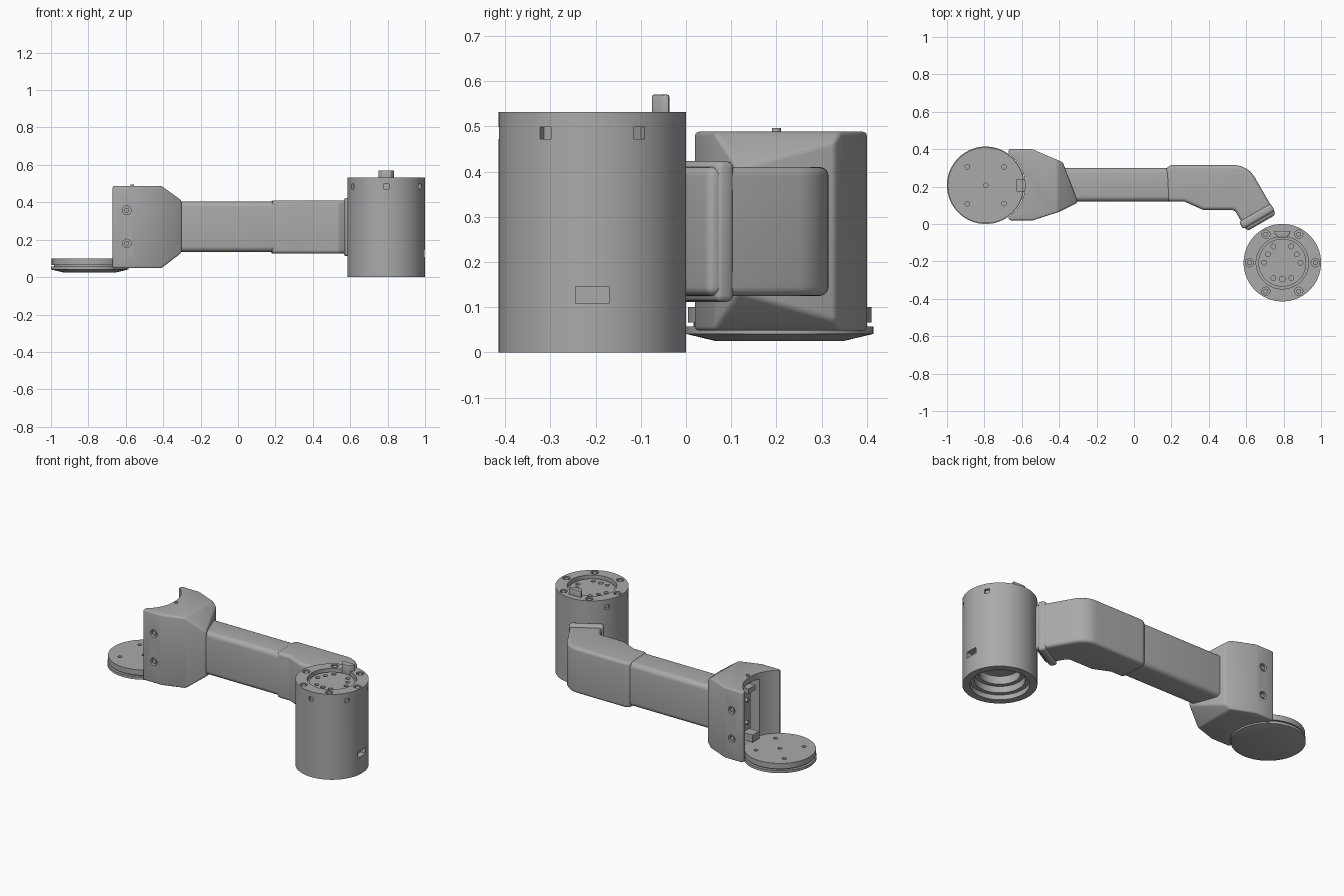
import bpy, bmesh, math
from mathutils import Matrix, Vector

if "Cube" in bpy.data.objects:
    bpy.data.objects.remove(bpy.data.objects["Cube"], do_unlink=True)

grey = bpy.data.materials.new("machined grey")
grey.use_nodes = True
grey.diffuse_color = (0.4, 0.4, 0.4, 1)
grey.node_tree.nodes["Principled BSDF"].inputs["Base Color"].default_value = (0.4, 0.4, 0.4, 1)

MOTOR = Vector((0.793, -0.207, 0))
DISC = Vector((-0.793, 0.207, 0))
# Local frame of the bracket: x across, y away from the motor axis
BRACKET = Matrix.Translation(MOTOR) @ Matrix.Rotation(math.radians(30), 4, "Z")


def finish(name, bm):
    bmesh.ops.recalc_face_normals(bm, faces=bm.faces)
    mesh = bpy.data.meshes.new(name)
    bm.to_mesh(mesh)
    bm.free()
    mesh.materials.append(grey)
    ob = bpy.data.objects.new(name, mesh)
    bpy.context.collection.objects.link(ob)
    return ob


def activate(ob):
    bpy.ops.object.select_all(action="DESELECT")
    ob.select_set(True)
    bpy.context.view_layer.objects.active = ob


def smooth(ob):
    activate(ob)
    bpy.ops.object.shade_smooth_by_angle(angle=math.radians(32))


def prism(name, points, low, high, axis="z"):
    bm = bmesh.new()
    place = (lambda p, h: (p[0], p[1], h)) if axis == "z" else (lambda p, h: (p[0], h, p[1]))
    face = bm.faces.new([bm.verts.new(place(p, low)) for p in points])
    ext = bmesh.ops.extrude_face_region(bm, geom=[face])["geom"]
    shift = Vector(place((0, 0), high - low))
    bmesh.ops.translate(bm, verts=[v for v in ext if isinstance(v, bmesh.types.BMVert)], vec=shift)
    return finish(name, bm)


def lathe(name, profile, centre, steps=96):
    bm = bmesh.new()
    verts = [bm.verts.new((r, 0, z)) for r, z in profile]
    edges = [bm.edges.new(pair) for pair in zip(verts, verts[1:])]
    bmesh.ops.spin(bm, geom=verts + edges, axis=(0, 0, 1), cent=(0, 0, 0),
                   angle=math.tau, steps=steps, use_merge=True)
    bmesh.ops.remove_doubles(bm, verts=bm.verts, dist=0.0001)
    bmesh.ops.translate(bm, verts=bm.verts, vec=centre)
    return finish(name, bm)


def add_box(bm, low, high, frame=Matrix()):
    low, high = Vector(low), Vector(high)
    size = Matrix.Diagonal((high - low).to_4d())
    size[3][3] = 1
    bmesh.ops.create_cube(bm, size=1, matrix=frame @ Matrix.Translation((low + high) / 2) @ size)


def add_rod(bm, centre, radius, depth, axis="Z", frame=Matrix()):
    turn = {"Z": Matrix(), "X": Matrix.Rotation(math.pi / 2, 4, "Y"),
            "Y": Matrix.Rotation(math.pi / 2, 4, "X")}[axis]
    bmesh.ops.create_cone(bm, cap_ends=True, segments=20, radius1=radius, radius2=radius,
                          depth=depth, matrix=frame @ Matrix.Translation(centre) @ turn)


def apply(ob, mod):
    activate(ob)
    bpy.ops.object.modifier_apply(modifier=mod.name)


def combine(ob, other, operation="DIFFERENCE"):
    mod = ob.modifiers.new("cut", "BOOLEAN")
    mod.operation, mod.solver, mod.object = operation, "EXACT", other
    apply(ob, mod)
    bpy.data.objects.remove(other, do_unlink=True)


def bevel(ob, width, segments=4, angle=30):
    mod = ob.modifiers.new("round", "BEVEL")
    mod.width, mod.segments = width, segments
    mod.limit_method, mod.angle_limit = "ANGLE", math.radians(angle)
    apply(ob, mod)


def rounded(corners):
    """Outline of (x, y, radius) corners with arcs at the corners."""
    out = []
    for i, (x, y, r) in enumerate(corners):
        p = Vector((x, y))
        if not r:
            out.append(p)
            continue
        a = (Vector(corners[i - 1][:2]) - p).normalized()
        b = (Vector(corners[(i + 1) % len(corners)][:2]) - p).normalized()
        half = a.angle(b) / 2
        reach = r / math.tan(half)
        start, end = p + a * reach, p + b * reach
        mid = p + (a + b).normalized() * (r / math.sin(half))
        s, e = start - mid, end - mid
        for k in range(9):
            t = k / 8
            out.append(mid + (s * (1 - t) + e * t).normalized() * r)
    return out


# Motor housing: hollow below, recessed flange above
motor = lathe("motor_housing", [
    (0, 0.12), (0.115, 0.12), (0.115, 0.07), (0.14, 0.07), (0.14, 0.03), (0.165, 0.03),
    (0.165, 0), (0.207, 0), (0.207, 0.532), (0.14, 0.532), (0.14, 0.505), (0.128, 0.505),
    (0.128, 0.515), (0, 0.515)], MOTOR)
bm = bmesh.new()
for k in range(6):
    ang = k * math.pi / 3
    spot = MOTOR + Vector((math.cos(ang), math.sin(ang), 0)) * 0.176
    add_rod(bm, spot + Vector((0, 0, 0.53)), 0.022, 0.03)
    side = Matrix.Translation(MOTOR) @ Matrix.Rotation(ang + math.pi / 6, 4, "Z")
    if k != 1:
        add_box(bm, (0.19, -0.014, 0.472), (0.23, 0.014, 0.498), side)
for dx, dy in [(0.048, 0.087), (0.077, 0.045), (0.097, 0), (0.048, -0.082)]:
    for s in (-1, 1):
        add_rod(bm, MOTOR + Vector((s * dx, dy, 0.515)), 0.013, 0.03)
add_rod(bm, MOTOR + Vector((0, -0.087, 0.515)), 0.015, 0.03)
add_box(bm, (0.17, -0.037, 0.108), (0.25, 0.037, 0.146), Matrix.Translation(MOTOR))
combine(motor, finish("motor_cutter", bm))
smooth(motor)

# Bolts sunk in the rim
bm = bmesh.new()
for k in range(6):
    ang = k * math.pi / 3
    add_rod(bm, MOTOR + Vector((0.176 * math.cos(ang), 0.176 * math.sin(ang), 0.52)), 0.013, 0.016)
smooth(finish("rim_bolts", bm))

# Locating key on top of the motor
key = prism("locating_key", [(0.77, -0.075), (0.816, -0.075), (0.835, -0.05), (0.835, -0.037),
                             (0.751, -0.037), (0.751, -0.05)], 0.5, 0.57)
bevel(key, 0.004, 2)
smooth(key)

# Bracket clamping the motor, with side pockets and screw holes
bm = bmesh.new()
add_box(bm, (-0.105, 0.17, 0), (0.105, 0.292, 0.532), BRACKET)
bracket = finish("motor_bracket", bm)
bevel(bracket, 0.006, 2)
bm = bmesh.new()
for s in (-1, 1):
    for low, high, deep in ((0.036, 0.19, 0.065), (0.19, 0.34, 0.09), (0.34, 0.497, 0.065)):
        xs = sorted((s * deep, s * 0.13))
        add_box(bm, (xs[0], 0.15, low), (xs[1], 0.238, high), BRACKET)
combine(bracket, finish("pocket_cutter", bm))
bm = bmesh.new()
for z in (0.07, 0.462):
    add_rod(bm, (0, 0.29, z), 0.022, 0.06, "Y", BRACKET)
    for s in (-1, 1):
        add_rod(bm, (s * 0.065, 0.215, z + (0.265 - z) * 0.06), 0.009, 0.03, "X", BRACKET)
combine(bracket, finish("screw_cutter", bm))
core = lathe("core_cutter", [(0, -0.1), (0.2, -0.1), (0.2, 0.6), (0, 0.6)], MOTOR)
combine(bracket, core)
smooth(bracket)

# Elbow shell bending toward the motor
elbow = prism("elbow", rounded([
    (0.18, 0.12, 0), (0.27, 0.12, 0.03), (0.37, 0.075, 0.03), (0.538, 0.075, 0.03),
    (0.604, -0.039, 0), (0.76, 0.051, 0), (0.608, 0.315, 0.13), (0.2, 0.315, 0.02),
    (0.17, 0.3, 0)]), 0.125, 0.41)
bevel(elbow, 0.03, 5, 50)
smooth(elbow)

# Flared foot where the elbow meets the bracket
bm = bmesh.new()
add_box(bm, (-0.092, 0.26, 0.112), (0.104, 0.305, 0.423), BRACKET)
foot = finish("elbow_foot", bm)
bevel(foot, 0.014, 3)
smooth(foot)

# Straight arm tube
bm = bmesh.new()
add_box(bm, (-0.42, 0.12, 0.135), (0.32, 0.3, 0.405))
tube = finish("arm_tube", bm)
bevel(tube, 0.03, 5)
smooth(tube)

# Clamp block: plan outline crossed with side outline, rounded, then hollowed
block = prism("clamp_block", [(-0.67, 0.02), (-0.54, 0.02), (-0.4, 0.065), (-0.3, 0.115),
                              (-0.38, 0.33), (-0.545, 0.4), (-0.67, 0.4)], 0, 0.6)
side = prism("side_outline", [(-0.7, 0.048), (-0.41, 0.048), (-0.295, 0.135), (-0.295, 0.405),
                              (-0.41, 0.488), (-0.7, 0.488)], -0.1, 0.6, "y")
combine(block, side, "INTERSECT")
bevel(block, 0.012, 3, 25)
socket = lathe("socket_cutter", [(0, -0.1), (0.21, -0.1), (0.21, 0.7), (0, 0.7)], DISC)
combine(block, socket)
bm = bmesh.new()
add_box(bm, (-0.66, 0.13, 0.085), (-0.535, 0.285, 0.45))
combine(block, finish("channel_cutter", bm))
bm = bmesh.new()
for z in (0.18, 0.357):
    for y in (0.02, 0.4):
        add_rod(bm, (-0.595, y, z), 0.023, 0.04, "Y")
combine(block, finish("block_screw_cutter", bm))
smooth(block)

# Screw heads inside the block holes
bm = bmesh.new()
for z in (0.18, 0.357):
    for y in (0.035, 0.385):
        add_rod(bm, (-0.595, y, z), 0.013, 0.02, "Y")
smooth(finish("block_screws", bm))

# Fittings in the clamp channel
bm = bmesh.new()
add_box(bm, (-0.56, 0.165, 0.1), (-0.53, 0.25, 0.44))
add_box(bm, (-0.628, 0.175, 0.105), (-0.55, 0.24, 0.15))
add_box(bm, (-0.6, 0.175, 0.4), (-0.55, 0.24, 0.43))
for z in (0.2, 0.34):
    add_rod(bm, (-0.565, 0.207, z), 0.012, 0.02, "X")
add_rod(bm, (-0.565, 0.2, 0.488), 0.01, 0.016)
smooth(finish("channel_fittings", bm))

# Wrist disc: grooved rim, tapered underside, five holes
disc = lathe("wrist_disc", [
    (0, 0.025), (0.14, 0.025), (0.207, 0.041), (0.207, 0.057), (0.19, 0.057), (0.19, 0.066),
    (0.203, 0.066), (0.203, 0.1), (0, 0.1)], DISC)
bm = bmesh.new()
for dx, dy in [(0, 0), (1, 1), (1, -1), (-1, 1), (-1, -1)]:
    add_rod(bm, DISC + Vector((dx * 0.098, dy * 0.098, 0.1)), 0.012, 0.05)
combine(disc, finish("disc_cutter", bm))
smooth(disc)
